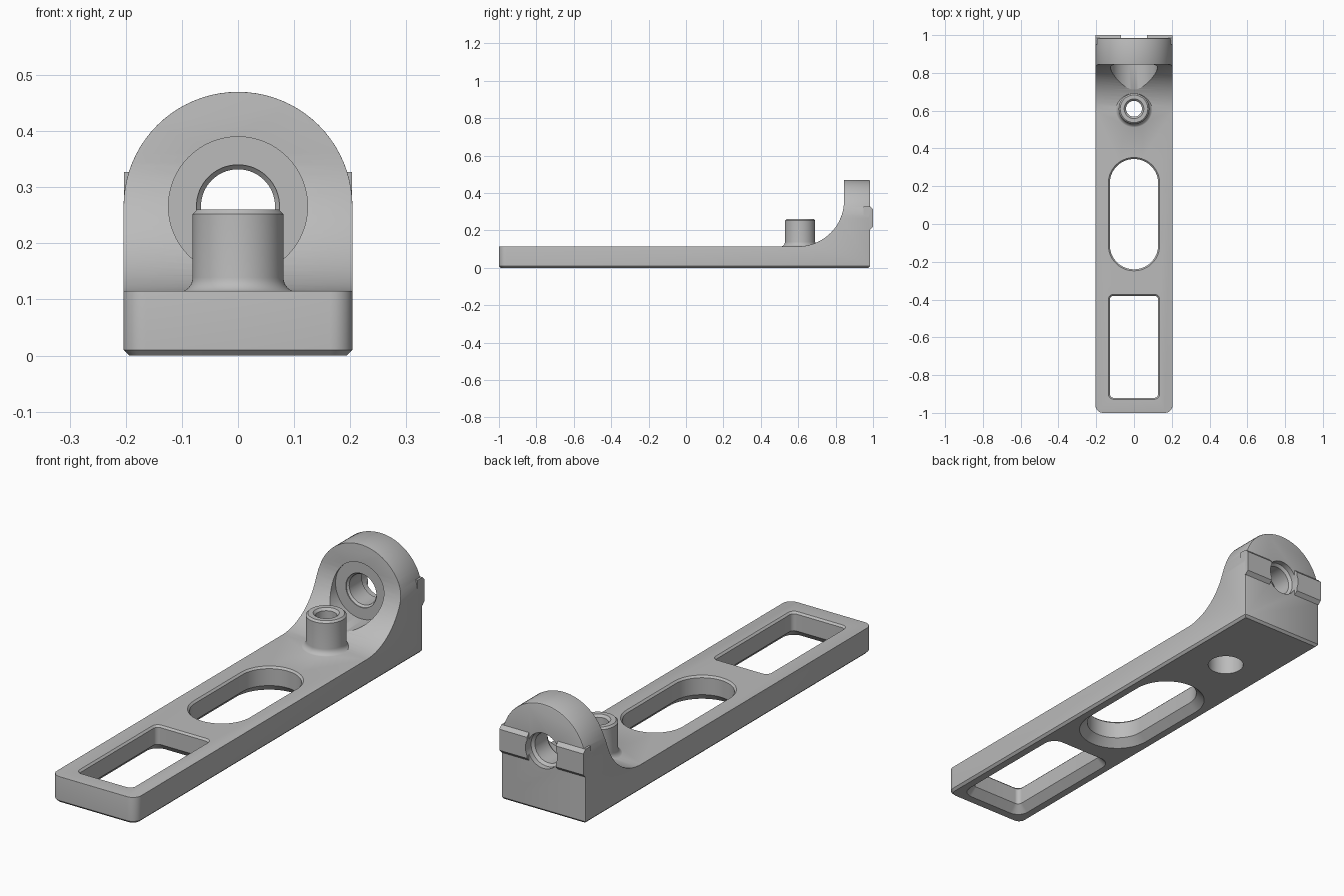
import bpy, bmesh
from math import sin, cos, pi, radians

cube = bpy.data.objects.get("Cube")
if cube:
    bpy.data.objects.remove(cube, do_unlink=True)

HALF_W, BAR_TOP, BACK, EYE_Z, BOSS_Y = 0.204, 0.115, 0.985, 0.266, 0.61

grey = bpy.data.materials.new("plain_grey")
grey.use_nodes = True
grey.diffuse_color = (0.5, 0.5, 0.5, 1)
grey.node_tree.nodes["Principled BSDF"].inputs["Base Color"].default_value = (0.5, 0.5, 0.5, 1)


def arc(cx, cy, r, start, end, n):
    return [(cx + r * cos(radians(start + (end - start) * i / n)),
             cy + r * sin(radians(start + (end - start) * i / n))) for i in range(n + 1)]


def circle(r, cx, cy, n=64):
    return arc(cx, cy, r, 0, 360, n)[:-1]


def rounded_rect(hx, hy, r, cy):
    pts = []
    for k, (sx, sy) in enumerate([(1, 1), (-1, 1), (-1, -1), (1, -1)]):
        pts += arc(sx * (hx - r), cy + sy * (hy - r), r, 90 * k, 90 * k + 90, 14)
    # merge points that coincide when the ends are full half circles
    return [p for i, p in enumerate(pts)
            if abs(p[0] - pts[i - 1][0]) + abs(p[1] - pts[i - 1][1]) > 1e-5]


def loft(name, axis, rings):
    """Closed solid through (outline, height) rings stacked along an axis."""
    place = {"x": lambda p, h: (h, p[0], p[1]),
             "y": lambda p, h: (p[0], h, p[1]),
             "z": lambda p, h: (p[0], p[1], h)}[axis]
    bm = bmesh.new()
    loops = [[bm.verts.new(place(p, h)) for p in outline] for outline, h in rings]
    bm.faces.new(loops[0])
    bm.faces.new(loops[-1])
    n = len(loops[0])
    for a, b in zip(loops, loops[1:]):
        for i in range(n):
            j = (i + 1) % n
            bm.faces.new((a[i], a[j], b[j], b[i]))
    bmesh.ops.recalc_face_normals(bm, faces=bm.faces)
    mesh = bpy.data.meshes.new(name)
    bm.to_mesh(mesh)
    bm.free()
    mesh.materials.append(grey)
    obj = bpy.data.objects.new(name, mesh)
    bpy.context.collection.objects.link(obj)
    return obj


def combine(target, tool, operation):
    """Apply a boolean and discard the tool."""
    mod = target.modifiers.new("combine", "BOOLEAN")
    mod.operation, mod.solver, mod.object = operation, "EXACT", tool
    graph = bpy.context.evaluated_depsgraph_get()
    result = bpy.data.meshes.new_from_object(target.evaluated_get(graph))
    target.modifiers.clear()
    target.data = result
    bpy.data.objects.remove(tool, do_unlink=True)


def bevel(obj, rule, offset, segments):
    """Bevel the edges for which rule(v1, v2, edge) holds."""
    bm = bmesh.new()
    bm.from_mesh(obj.data)
    bmesh.ops.remove_doubles(bm, verts=bm.verts, dist=1e-5)
    edges = [e for e in bm.edges if len(e.link_faces) == 2
             and rule(e.verts[0].co, e.verts[1].co, e)]
    bmesh.ops.bevel(bm, geom=edges, offset=offset, segments=segments, profile=0.5,
                    affect="EDGES", clamp_overlap=True)
    bm.to_mesh(obj.data)
    bm.free()


def sharp(e):
    return e.calc_face_angle(0) > radians(50)


# Arched block the full length of the part, with rounded front corners
arch = [(-HALF_W, 0), (HALF_W, 0)] + arc(0, EYE_Z, HALF_W, 0, 180, 40)
body = loft("bracket_body", "y", [(arch, -1), (arch, BACK)])
bevel(body, lambda a, b, e: max(a.y, b.y) < -0.99 and max(a.z, b.z) > 0.01, 0.04, 6)

# Clear the space above the bar, leaving a large fillet to the upright
notch = [(-1.2, BAR_TOP)] + arc(0.6, BAR_TOP + 0.245, 0.245, -90, 0, 20) + [(0.845, 0.7), (-1.2, 0.7)]
combine(body, loft("notch_cutter", "x", [(notch, -0.4), (notch, 0.4)]), "DIFFERENCE")

# Bottom chamfer, small back edge, softer upper edges
bevel(body, lambda a, b, e: max(a.z, b.z) < 1e-4 and sharp(e), 0.01, 1)
bevel(body, lambda a, b, e: min(a.y, b.y) > BACK - 1e-4 and max(a.z, b.z) > 0.02 and sharp(e), 0.007, 2)
bevel(body, lambda a, b, e: min(a.z, b.z) > 0.1 and max(a.y, b.y) < 0.9 and sharp(e), 0.018, 4)

# Boss with a flared foot and a chamfered rim
foot = [(r, z) for r, z in arc(0.107, 0.139, 0.026, 270, 180, 6)]
profile = [(0.107, 0.06)] + foot + [(0.081, 0.252), (0.073, 0.26)]
boss = loft("boss", "z", [(circle(r, 0, BOSS_Y), z) for r, z in profile])
combine(body, boss, "UNION")

# Locating pads on the back
pad = [(0.95, 0.205), (0.985, 0.205), (1.0, 0.22), (1.0, 0.312), (0.985, 0.327), (0.95, 0.327)]
for x1, x2 in ((0.07, 0.2035), (-0.2035, -0.07)):
    combine(body, loft("back_pad", "x", [(pad, x1), (pad, x2)]), "UNION")

# Long slot and rectangular window, chamfered widely below and slightly above
for hx, hy, r, cy in ((0.128, 0.292, 0.128, 0.052), (0.128, 0.27, 0.02, -0.65)):
    steps = [(0.053, -0.02), (0, 0.033), (0, BAR_TOP - 0.008), (0.028, BAR_TOP + 0.02)]
    rings = [(rounded_rect(hx + g, hy + g, r + g, cy), z) for g, z in steps]
    combine(body, loft("opening_cutter", "z", rings), "DIFFERENCE")

# Boss bore with a wider pocket from below
bore = [(0.075, -0.02), (0.075, 0.1), (0.042, 0.1005), (0.042, 0.25), (0.062, 0.27)]
combine(body, loft("bore_cutter", "z", [(circle(r, 0, BOSS_Y), z) for r, z in bore]), "DIFFERENCE")

# Round seat in the fillet, then the eye hole
seat = circle(0.124, 0, EYE_Z)
combine(body, loft("seat_cutter", "y", [(seat, 0.7), (seat, 0.851)]), "DIFFERENCE")
eye = [(0.074, 0.8), (0.074, 0.855), (0.066, 0.863), (0.066, 0.95), (0.077, 0.961), (0.077, 1.05)]
combine(body, loft("eye_cutter", "y", [(circle(r, 0, EYE_Z), y) for r, y in eye]), "DIFFERENCE")

# Smooth shading with crisp edges
for o in bpy.context.selected_objects:
    o.select_set(False)
body.data.materials.clear()
body.data.materials.append(grey)
body.select_set(True)
bpy.context.view_layer.objects.active = body
bpy.ops.object.shade_smooth_by_angle(angle=radians(30))
